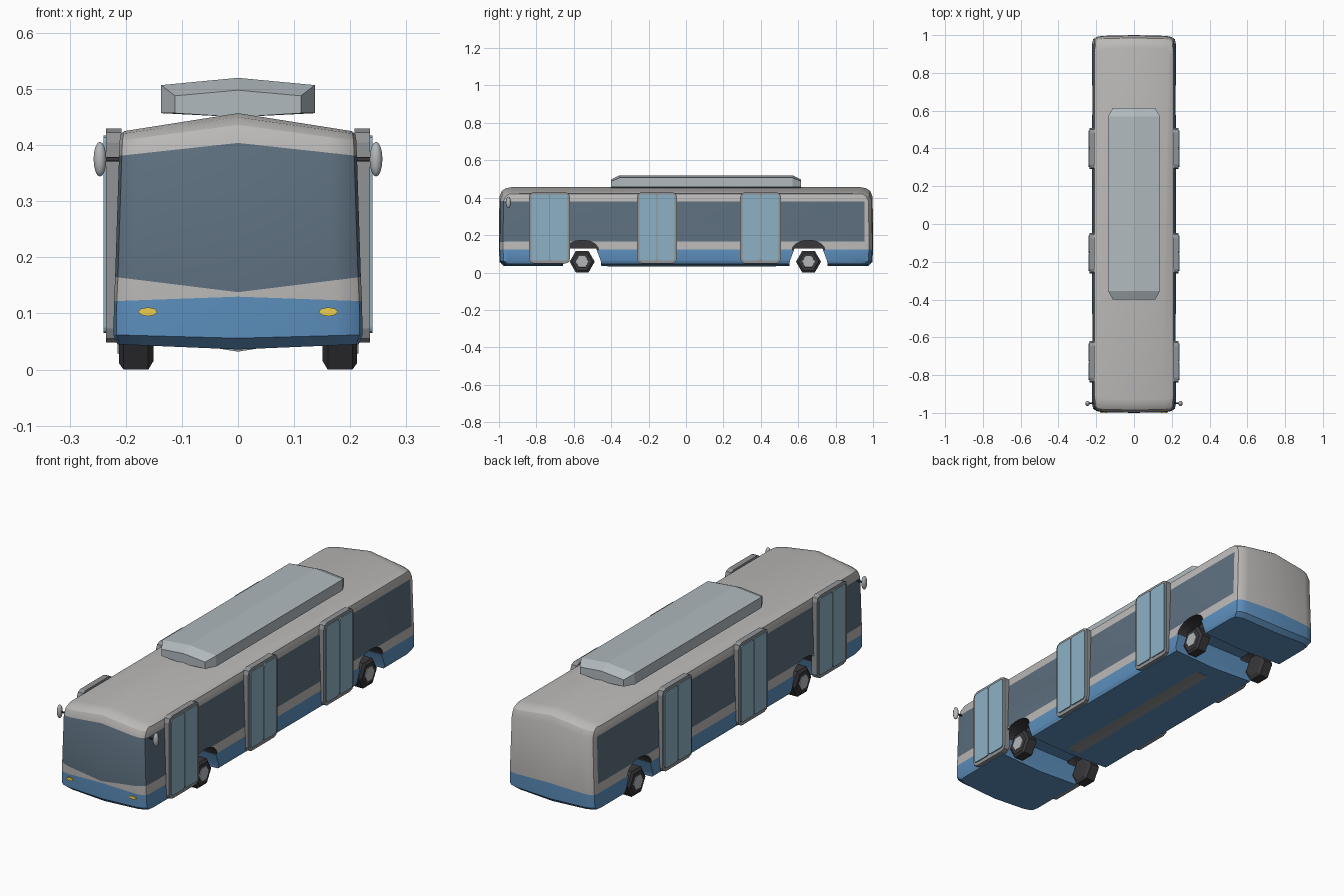
import bpy, math

if "Cube" in bpy.data.objects:
    bpy.data.objects.remove(bpy.data.objects["Cube"])


def material(name, rgb):
    m = bpy.data.materials.new(name)
    m.diffuse_color = (*rgb, 1)
    m.use_nodes = True
    m.node_tree.nodes["Principled BSDF"].inputs["Base Color"].default_value = m.diffuse_color
    return m


GREY = material("body_grey", (0.5, 0.49, 0.48))
BLUE = material("blue_paint", (0.11, 0.28, 0.52))
GLASS = material("dark_glass", (0.11, 0.16, 0.21))
DOOR = material("door_glass", (0.27, 0.44, 0.56))
DARK = material("rubber", (0.04, 0.04, 0.045))
METAL = material("metal", (0.45, 0.47, 0.48))
TRIM = material("trim_grey", (0.28, 0.29, 0.30))
UNIT = material("roof_unit_grey", (0.44, 0.49, 0.52))
LAMP = material("lamp_yellow", (0.85, 0.62, 0.08))


def build(name, verts, faces, mats, slots=None):
    me = bpy.data.meshes.new(name)
    me.from_pydata(verts, [], faces)
    for m in mats:
        me.materials.append(m)
    if slots:
        me.polygons.foreach_set("material_index", slots)
    ob = bpy.data.objects.new(name, me)
    bpy.context.collection.objects.link(ob)
    # consistent outward normals
    import bmesh
    bm = bmesh.new()
    bm.from_mesh(me)
    bmesh.ops.recalc_face_normals(bm, faces=bm.faces)
    bm.to_mesh(me)
    bm.free()
    return ob


def mirror_x(ob):
    ob.modifiers.new("mirror", 'MIRROR').use_mirror_merge = False
    return ob


def loft(name, rings, mat):
    """Closed skin through equal-length rings, capped at both ends."""
    n = len(rings[0])
    faces = [[k * n + i, k * n + (i + 1) % n, (k + 1) * n + (i + 1) % n, (k + 1) * n + i]
             for k in range(len(rings) - 1) for i in range(n)]
    faces += [list(range(n)), list(range((len(rings) - 1) * n, len(rings) * n))]
    return build(name, [p for r in rings for p in r], faces, [mat])


def prism(name, yz, x0, x1, mat):
    return loft(name, [[(x, y, z) for y, z in yz] for x in (x0, x1)], mat)


def rounded_rect(y0, y1, z0, z1, r):
    pts = []
    for cy, cz, a in ((y1 - r, z1 - r, 0), (y0 + r, z1 - r, 90), (y0 + r, z0 + r, 180), (y1 - r, z0 + r, 270)):
        for t in (0, 45, 90):
            b = math.radians(a + t)
            pts.append((cy + r * math.cos(b), cz + r * math.sin(b)))
    return pts


def activate(ob):
    bpy.ops.object.select_all(action='DESELECT')
    ob.select_set(True)
    bpy.context.view_layer.objects.active = ob


# Body shell: plan-outline rings stacked by height
# (edge height, rise at centre line, half width, half length)
LEVELS = [(0.045, -0.009, 0.215, 0.975), (0.062, -0.006, 0.222, 0.997), (0.122, 0.008, 0.221, 1.0),
          (0.165, -0.027, 0.219, 1.0), (0.381, 0.023, 0.212, 0.998), (0.408, 0.028, 0.211, 0.985),
          (0.420, 0.030, 0.209, 0.965), (0.425, 0.032, 0.203, 0.93)]


def outline(z, k, w, l):
    half = [(0, l), (w - 0.05, l - 0.004), (w - 0.022, l - 0.010), (w - 0.005, l - 0.022), (w, l - 0.045)]
    right = [(x, -y) for x, y in half] + [(x, y) for x, y in reversed(half)]
    ring = right + [(-x, y) for x, y in reversed(right[1:-1])]
    return [(x, y, z + k * (1 - abs(x) / w)) for x, y in ring]


rings = [outline(*lv) for lv in LEVELS]
n, mid = len(rings[0]), len(rings[0]) // 2
faces, slots = [], []
for k in range(len(rings) - 1):
    for i in range(n):
        j = (i + 1) % n
        faces.append([k * n + i, k * n + j, (k + 1) * n + j, (k + 1) * n + i])
        rear = sum(rings[k][q][1] for q in (i, j)) > 0.1
        slots.append(1 if k < 2 else 2 if k == 3 and not rear else 0)
top = (len(rings) - 1) * n
for base, slot in ((0, 1), (top, 0)):
    faces.append([base + i for i in range(mid + 1)])
    faces.append([base + i % n for i in range(mid, n + 1)])
    slots += [slot, slot]
body = build("bus_body", [p for r in rings for p in r], faces, [GREY, BLUE, GLASS, DARK], slots)

# Wheel arches: a low channel through the floor, plus taller side pockets
AXLES = (-0.555, 0.655)
cutters = []
for c in AXLES:
    channel = [(c - 0.105, 0), (c - 0.10, 0.06), (c - 0.075, 0.128), (c + 0.075, 0.128), (c + 0.10, 0.06), (c + 0.105, 0)]
    cutters.append(prism("channel_cutter", channel, -0.4, 0.4, BLUE))
    arch = [(c + 0.088 * math.cos(math.radians(a)), 0.12 + 0.053 * math.sin(math.radians(a))) for a in range(0, 181, 20)]
    for s in (-1, 1):
        cutters.append(prism("arch_cutter", arch, s * 0.14, s * 0.3, DARK))
activate(body)
for cut in cutters:
    m = body.modifiers.new("cut", 'BOOLEAN')
    m.operation, m.solver, m.object = 'DIFFERENCE', 'EXACT', cut
    m.material_mode = 'TRANSFER'
    bpy.ops.object.modifier_apply(modifier=m.name)
for cut in cutters:
    bpy.data.objects.remove(cut)
activate(body)
bpy.ops.object.shade_smooth_by_angle(angle=math.radians(28))

# Underfloor keel strip
loft("underfloor_strip", [[(-0.05, y, 0.04), (0, y, 0.032), (0.05, y, 0.04), (0, y, 0.055)] for y in (-0.42, 0.48)], TRIM)

# Roof unit with sloping ends
loft("roof_unit", [[(-w, y, 0.457), (-w, y, zt), (0, y, zr), (w, y, zt), (w, y, 0.457), (0, y, 0.45)]
                   for y, w, zt, zr in ((-0.40, 0.112, 0.488, 0.498), (-0.355, 0.137, 0.507, 0.52),
                                        (0.57, 0.137, 0.507, 0.52), (0.615, 0.112, 0.488, 0.498))], UNIT)

# Doors: rounded frame, two glass leaves and dark sill on both sides
for label, y0, y1 in (("front", -0.84, -0.62), ("middle", -0.262, -0.048), ("rear", 0.29, 0.508)):
    yc = (y0 + y1) / 2
    mirror_x(prism(label + "_door_frame", rounded_rect(y0, y1, 0.048, 0.43, 0.025), 0.208, 0.235, TRIM))
    for side, a, b in (("fore", y0 + 0.013, yc - 0.002), ("aft", yc + 0.002, y1 - 0.013)):
        mirror_x(prism(f"{label}_door_leaf_{side}", rounded_rect(a, b, 0.065, 0.417, 0.01), 0.23, 0.24, DOOR))

# Hexagonal wheels with hubs
def hexagon(x, c, r):
    return [(x, c + r * math.cos(math.radians(a)), 0.058 + r * math.sin(math.radians(a))) for a in range(0, 360, 60)]


for label, c in zip(("front", "rear"), AXLES):
    mirror_x(loft(label + "_wheel", [hexagon(x, c, r) for x, r in
                                     ((0.151, 0.05), (0.16, 0.067), (0.204, 0.067), (0.212, 0.054))], DARK))
    mirror_x(loft(label + "_hub", [hexagon(0.20, c, 0.037), hexagon(0.215, c, 0.034)], METAL))

# Headlights
mirror_x(loft("headlight", [[(0.161 + 0.017 * math.cos(a), y, 0.103 + 0.008 * math.sin(a))
                             for a in [math.pi / 4 * i for i in range(8)]] for y in (-0.98, -1.0)], LAMP))

# Wing mirrors
bpy.ops.mesh.primitive_uv_sphere_add(segments=10, ring_count=8, radius=1)
wing = bpy.context.object
wing.name = "wing_mirror"
for v in wing.data.vertices:
    v.co = (0.246 + v.co.x * 0.012, -0.95 + v.co.y * 0.014, 0.375 + v.co.z * 0.031)
wing.data.materials.append(METAL)
bpy.ops.object.shade_smooth_by_angle(angle=math.radians(50))
mirror_x(wing)
# Mirror arms
mirror_x(prism("mirror_arm", rounded_rect(-0.954, -0.946, 0.371, 0.379, 0.003), 0.205, 0.24, DARK))
